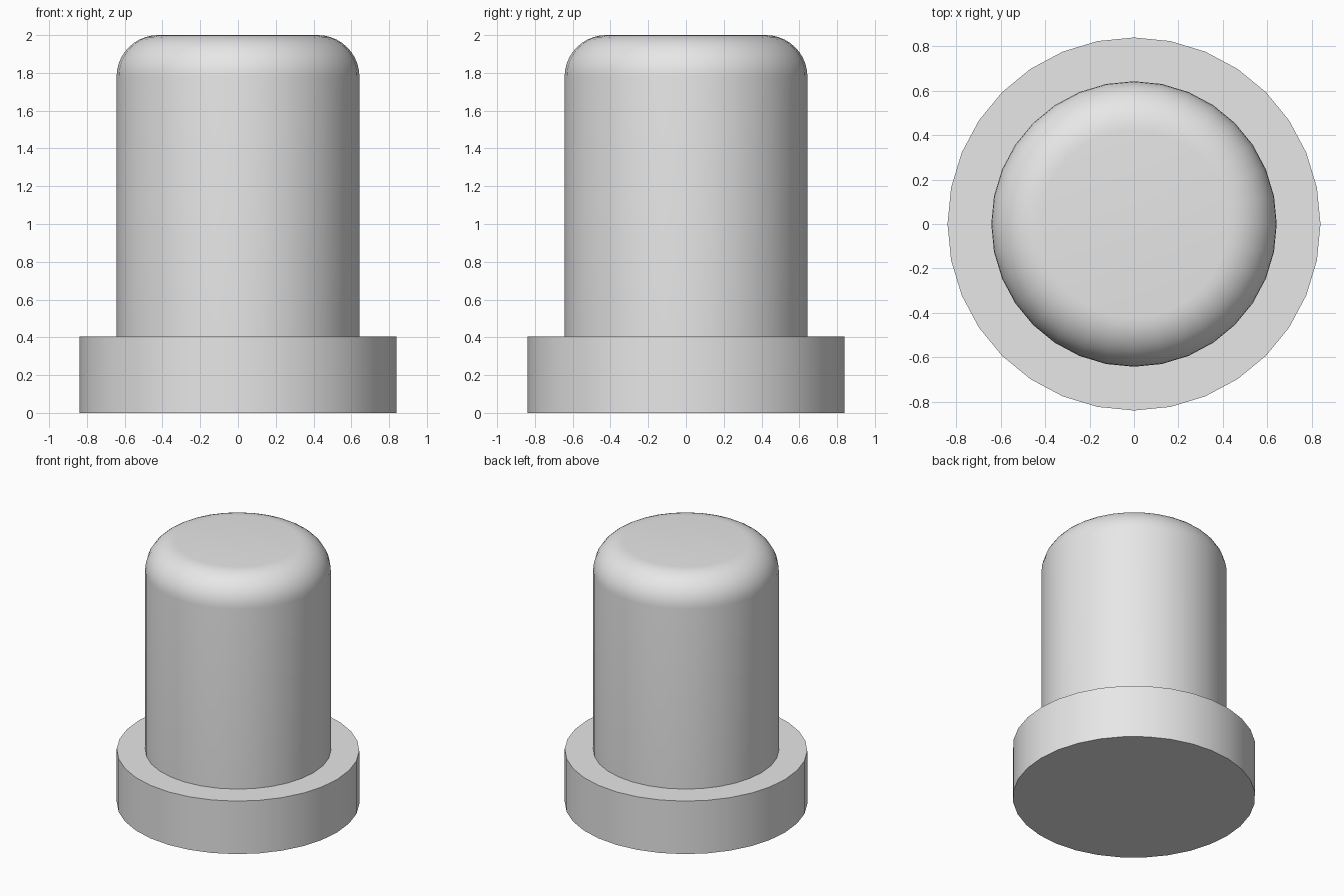
import bpy
import math

cube = bpy.data.objects.get("Cube")
if cube:
    bpy.data.objects.remove(cube, do_unlink=True)

grey = bpy.data.materials.new("light grey")
grey.use_nodes = True
grey.diffuse_color = (0.8, 0.8, 0.8, 1)
grey.node_tree.nodes["Principled BSDF"].inputs["Base Color"].default_value = (0.8, 0.8, 0.8, 1)


def cylinder(name, radius, bottom, top):
    bpy.ops.mesh.primitive_cylinder_add(
        vertices=32, radius=radius, depth=top - bottom,
        location=(0, 0, (top + bottom) / 2))
    obj = bpy.context.object
    obj.name = name
    obj.data.materials.append(grey)
    return obj


# Wide flange at the foot
base = cylinder("base_flange", 0.84, 0, 0.405)
bpy.ops.object.shade_smooth_by_angle(angle=math.radians(30))

# Upright body with a rounded top rim
body = cylinder("rounded_body", 0.643, 0.405, 2)
weights = body.data.attributes.new("bevel_weight_edge", 'FLOAT', 'EDGE')
for edge in body.data.edges:
    if all(body.data.vertices[v].co.z > 0 for v in edge.vertices):
        weights.data[edge.index].value = 1
bevel = body.modifiers.new("round_rim", 'BEVEL')
bevel.limit_method = 'WEIGHT'
bevel.width = 0.22
bevel.segments = 10
bpy.ops.object.modifier_apply(modifier=bevel.name)
bpy.ops.object.shade_smooth_by_angle(angle=math.radians(30))
